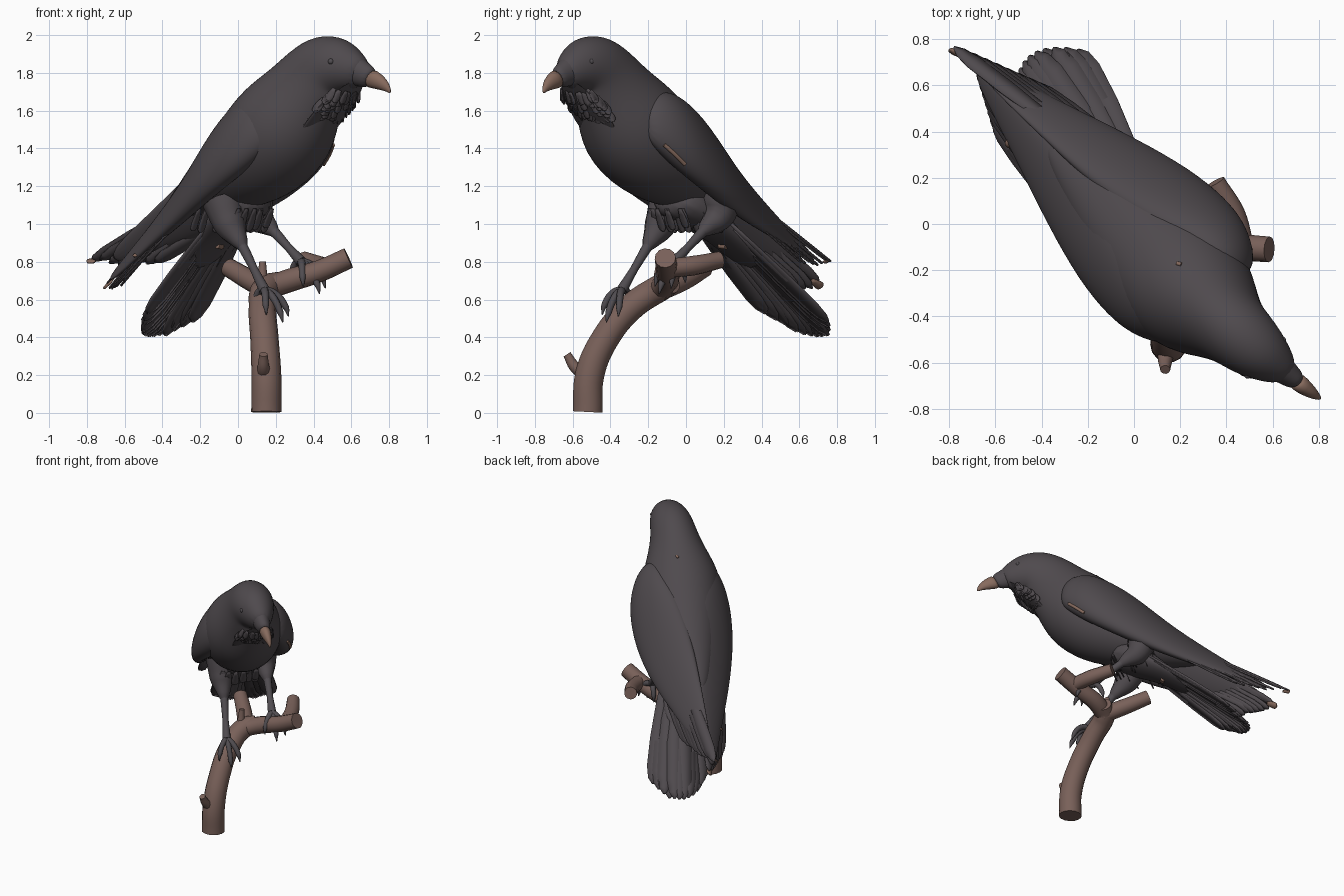
import bpy, bmesh, math, random
from mathutils import Vector

random.seed(4)
cube = bpy.data.objects.get("Cube")
if cube:
    bpy.data.objects.remove(cube)


def material(name, rgb):
    m = bpy.data.materials.new(name)
    m.use_nodes = True
    m.diffuse_color = (*rgb, 1)
    bsdf = m.node_tree.nodes["Principled BSDF"]
    bsdf.inputs["Base Color"].default_value = (*rgb, 1)
    bsdf.inputs["Roughness"].default_value = 0.8
    return m


PLUMAGE = material("charcoal plumage", (0.078, 0.068, 0.075))
LEG = material("dark grey leg", (0.08, 0.072, 0.08))
BEAK = material("horn brown", (0.24, 0.145, 0.11))
WOOD = material("brown wood", (0.19, 0.118, 0.1))


def P(u, v, z):
    """Bird frame (forward, left, up) to world: the bird faces diagonally."""
    s = math.sqrt(0.5)
    return Vector(((u + v) * s, (v - u) * s, z))


def finish(name, bm, mat, subdiv=0):
    bmesh.ops.recalc_face_normals(bm, faces=bm.faces)
    me = bpy.data.meshes.new(name)
    bm.to_mesh(me)
    bm.free()
    me.materials.append(mat)
    for p in me.polygons:
        p.use_smooth = True
    ob = bpy.data.objects.new(name, me)
    bpy.context.collection.objects.link(ob)
    if subdiv:
        mod = ob.modifiers.new("smooth", 'SUBSURF')
        mod.levels = mod.render_levels = subdiv
    return ob


def loft(name, rings, mat, subdiv=2):
    bm = bmesh.new()
    loops = [[bm.verts.new(p) for p in r] for r in rings]
    n = len(loops[0])
    for a, b in zip(loops, loops[1:]):
        for i in range(n):
            j = (i + 1) % n
            bm.faces.new((a[i], a[j], b[j], b[i]))
    bm.faces.new(loops[0])
    bm.faces.new(loops[-1])
    return finish(name, bm, mat, subdiv)


ANGLES = [math.tau * i / 14 for i in range(14)]


def body_ring(u, z, w, h, tilt, v=0.0):
    """Ellipse across a path that climbs forward at the tilt angle."""
    t = math.radians(tilt)
    return [P(u - math.sin(t) * h * math.sin(a), v + w * math.cos(a),
              z + math.cos(t) * h * math.sin(a)) for a in ANGLES]


def tube(name, pts, mat, sides=3):
    """Smooth tapered tube through (position, radius) points."""
    cu = bpy.data.curves.new(name, 'CURVE')
    cu.dimensions = '3D'
    cu.bevel_depth = 1
    cu.bevel_resolution = sides
    cu.resolution_u = 6
    cu.use_fill_caps = True
    sp = cu.splines.new('BEZIER')
    sp.bezier_points.add(len(pts) - 1)
    for bp, (co, r) in zip(sp.bezier_points, pts):
        bp.co = co
        bp.radius = r
        bp.handle_left_type = bp.handle_right_type = 'AUTO'
    cu.materials.append(mat)
    ob = bpy.data.objects.new(name, cu)
    bpy.context.collection.objects.link(ob)
    bpy.ops.object.select_all(action='DESELECT')
    ob.select_set(True)
    bpy.context.view_layer.objects.active = ob
    bpy.ops.object.convert(target='MESH')
    bpy.ops.object.shade_smooth_by_angle(angle=math.radians(50))
    return ob


BLADE = [(0, .5), (.3, .8), (.6, 1), (.85, .95), (.95, .65), (1, .12)]


def feathers(name, blades, mat, thick=0.008):
    """Flat round-tipped blades: (root, tip, half width, side direction)."""
    bm = bmesh.new()
    for root, tip, w, side in blades:
        axis = (tip - root).normalized()
        side = (side - axis * side.dot(axis)).normalized()
        up = side.cross(axis) * w * 0.1
        rows = []
        for t, k in BLADE:
            c = root.lerp(tip, t)
            rows.append([bm.verts.new(c - side * w * k), bm.verts.new(c + up),
                         bm.verts.new(c + side * w * k)])
        for a, b in zip(rows, rows[1:]):
            for i in (0, 1):
                bm.faces.new((a[i], a[i + 1], b[i + 1], b[i]))
    ob = finish(name, bm, mat)
    mod = ob.modifiers.new("thickness", 'SOLIDIFY')
    mod.thickness = thick
    mod.offset = 0
    return ob


def surface_streak(name, ob, points, direction, radius):
    """Thin worn mark laid on a part's surface by projecting points onto it."""
    shape = ob.evaluated_get(bpy.context.evaluated_depsgraph_get())
    d = Vector(direction)
    hits = [shape.ray_cast(Vector(p) - d * 3, d) for p in points]
    pts = [(h[1], radius) for h in hits if h[0]]
    if len(pts) > 1:
        tube(name, pts, BEAK, 2)


# Body and head: u, z, half width, half height, tilt, sideways offset
body = loft("body", [body_ring(*s) for s in (
    (-.50, 1.07, .05, .04, 32), (-.40, 1.11, .10, .08, 30), (-.22, 1.18, .17, .15, 28),
    (0, 1.28, .24, .235, 32, -.01), (.21, 1.385, .285, .295, 36, -.02),
    (.40, 1.535, .295, .305, 45, -.03), (.52, 1.69, .21, .235, 52, -.025),
    (.61, 1.79, .168, .21, 48, -.02), (.69, 1.84, .155, .185, 24, -.015),
    (.78, 1.84, .135, .155, -6, -.01), (.86, 1.81, .10, .11, -20),
    (.93, 1.79, .055, .07, -22, .01))], PLUMAGE)
# Shaggy throat mass under the chin
loft("throat", [body_ring(*s) for s in (
    (.88, 1.745, .04, .03, -40, .01), (.84, 1.715, .09, .06, -50), (.77, 1.65, .125, .09, -55, -.01),
    (.68, 1.56, .14, .09, -55, -.02), (.60, 1.46, .13, .06, -60, -.03))], PLUMAGE)

# Beak: dark wedge base and a horn coloured hooked tip
loft("beak_base", [body_ring(*s) for s in (
    (.80, 1.835, .09, .10, -18), (.88, 1.81, .068, .083, -22, .005),
    (.94, 1.785, .052, .067, -26, .012), (.985, 1.768, .042, .054, -28, .018))], PLUMAGE, 2)
loft("beak_tip", [body_ring(*s) for s in (
    (.965, 1.775, .044, .058, -27, .016), (1.01, 1.76, .038, .049, -30, .02),
    (1.055, 1.74, .029, .038, -38, .027), (1.09, 1.715, .014, .019, -50, .033),
    (1.105, 1.692, .004, .005, -60, .036))], BEAK, 1)

# Eyes set deep into the head
for side, label in ((1, "left"), (-1, "right")):
    bm = bmesh.new()
    bmesh.ops.create_uvsphere(bm, u_segments=12, v_segments=8, radius=.016)
    bmesh.ops.translate(bm, verts=bm.verts, vec=P(.81, side * .106 - .008, 1.86))
    finish(label + "_eye", bm, LEG)

# Folded wings: u, v, z, half length, half thickness, lean toward the spine
WING = ((.50, .19, 1.53, .08, .04, 18), (.43, .205, 1.53, .16, .085, 18), (.33, .22, 1.50, .225, .11, 19),
        (.20, .22, 1.44, .255, .118, 22), (0, .185, 1.335, .27, .112, 28), (-.25, .13, 1.18, .22, .08, 36),
        (-.5, .085, 1.055, .155, .048, 38), (-.75, .04, .93, .095, .027, 38), (-.95, .01, .835, .04, .013, 38))


def wing_ring(side, u, v, z, a, b, lean):
    t = math.radians(lean)
    z -= max(0, -u) * (.13 if side < 0 else .02)
    ring = []
    for k in ANGLES:
        p, q = a * math.cos(k), b * math.sin(k)
        ring.append(P(u, side * (v - p * math.sin(t) + q * math.cos(t)),
                      z + p * math.cos(t) + q * math.sin(t)))
    return ring


wings = {}
for side, label in ((1, "left"), (-1, "right")):
    wings[label] = loft(label + "_wing", [wing_ring(side, *s) for s in WING], PLUMAGE)
    drop = 0 if side > 0 else .12
    reach = .35 if side > 0 else .25
    quills = []
    for i in range(8):
        f = i / 7
        root = P(-.3 - .1 * f, side * (.2 - .12 * f), 1.02 + .12 * f - drop * .4)
        tip = P(-.74 - reach * f, side * (.12 - .13 * f), .81 - .02 * f - drop
                + random.uniform(-.02, .02))
        quills.append((root, tip, .04, P(0, side * .8, -.6)))
    feathers(label + "_flight_feathers", quills, PLUMAGE)

# Tail fan, swung toward the left, with the vent plumage above it
fan = []
for i in range(13):
    t = i / 6 - 1
    bend = (t - .1) ** 2
    tip = P(-.83 + .16 * bend, .16 + .20 * t, .40 + .10 * bend + random.uniform(-.008, .008))
    fan.append((P(-.08, .05 + .10 * t, 1.055 - .008 * (i % 2)), tip, .06, P(0, 1, -.05 * t)))
feathers("tail_feathers", fan, PLUMAGE, .014)
vent = loft("vent_plumage", [body_ring(*s) for s in (
    (.15, 1.16, .16, .12, 35, 0), (-.05, 1.06, .17, .10, 38, .02), (-.22, .94, .14, .05, 42, .07),
    (-.42, .76, .12, .02, 42, .10))], PLUMAGE)

# Worn brown marks: wing edge, back, vent and broken feather ends
surface_streak("wing_streak", wings["left"],
               [(0, -.115, 1.42), (0, -.06, 1.37), (0, -.005, 1.315)], (-1, 0, 0), .011)
surface_streak("back_mark", body, [(.185, -.17, 1.7), (.205, -.175, 1.7)], (0, 0, -1), .009)
surface_streak("vent_mark", vent, [(-.11, 0, .885), (-.085, 0, .88)], (0, 1, 0), .015)
feathers("worn_feather_ends", [
    (P(-.94, .0, .70), P(-1.01, .01, .665), .024, P(0, .7, .7)),
    (P(-1.05, -.02, .80), P(-1.10, -.03, .805), .014, P(0, .7, .7)),
    (P(-.59, -.11, .86), P(-.64, -.145, .83), .02, P(0, .7, .5))], BEAK)

# Loose throat and belly feathers
hackles = []
for i in range(60):
    f, a = random.random(), random.uniform(-1.2, 1.2)
    root = P(.79 - .17 * f + .09 * math.cos(a), (.11 + .03 * f) * math.sin(a) - .01, 1.72 - .13 * f)
    hackles.append((root, root + P(-.03, .02 * a, -.065), .02,
                    P(-math.sin(a), math.cos(a), 0)))
for i in range(30):
    root = P(random.uniform(-.15, .2), random.uniform(-.16, .18), 1.08)
    hackles.append((root, root + P(-.05, 0, -.10 - .03 * random.random()), .026, P(0, 1, 0)))
feathers("loose_feathers", hackles, PLUMAGE, .004)

# Legs: thigh, shank and clawed toes gripping the perch
LEGS = {"right": [(-.08, -.09, 1.12), (-.04, -.14, .99), (.03, -.21, .87), (.14, -.34, .65)],
        "left": [(.08, .19, 1.14), (.11, .17, 1.04), (.20, .08, .95), (.335, -.06, .80)]}
for label, pts in LEGS.items():
    top, knee, ankle, foot = (Vector(p) for p in pts)
    tube(label + "_thigh", [(top, .11), (knee, .085), (knee.lerp(ankle, .7), .045),
                            (ankle, .024)], PLUMAGE)
    tube(label + "_shank", [(knee.lerp(ankle, .6), .03), (ankle, .028),
                            (ankle.lerp(foot, .5), .022), (foot, .03)], LEG)
    for i, (du, dv, dz) in enumerate(((.07, -.06, -.08), (.11, .01, -.12),
                                      (.09, .07, -.09), (-.07, .0, -.06))):
        end = foot + P(du, dv, dz)
        mid = foot.lerp(end, .5) + Vector((0, 0, .025))
        tube(f"{label}_toe_{i + 1}", [(foot, .024), (mid, .02), (end, .017),
                                      (end + P(du * .15, dv * .1, -.05), .003)], LEG, 2)

# Forked perch
V = Vector
tube("perch_trunk", [(V((.15, -.52, .005)), .08), (V((.15, -.51, .2)), .079),
                     (V((.14, -.43, .39)), .075), (V((.13, -.29, .56)), .073),
                     (V((.15, -.14, .66)), .073), (V((.22, -.08, .69)), .06)], WOOD, 5)
tube("perch_front_branch", [(V((.13, -.15, .65)), .06), (V((.27, -.1, .70)), .062),
                            (V((.43, -.1, .75)), .058), (V((.585, -.11, .82)), .056)], WOOD, 4)
tube("perch_side_branch", [(V((.47, -.1, .765)), .05), (V((.43, .04, .78)), .052),
                           (V((.35, .18, .81)), .045)], WOOD, 4)
tube("perch_back_branch", [(V((.17, -.14, .65)), .06), (V((.07, -.02, .70)), .056),
                           (V((-.05, .10, .77)), .05)], WOOD, 4)
tube("perch_twig", [(V((.14, -.52, .2)), .04), (V((.135, -.585, .24)), .032),
                    (V((.135, -.63, .31)), .022)], WOOD)
tube("perch_bud", [(V((.13, -.15, .68)), .03), (V((.13, -.14, .80)), .018)], WOOD)
